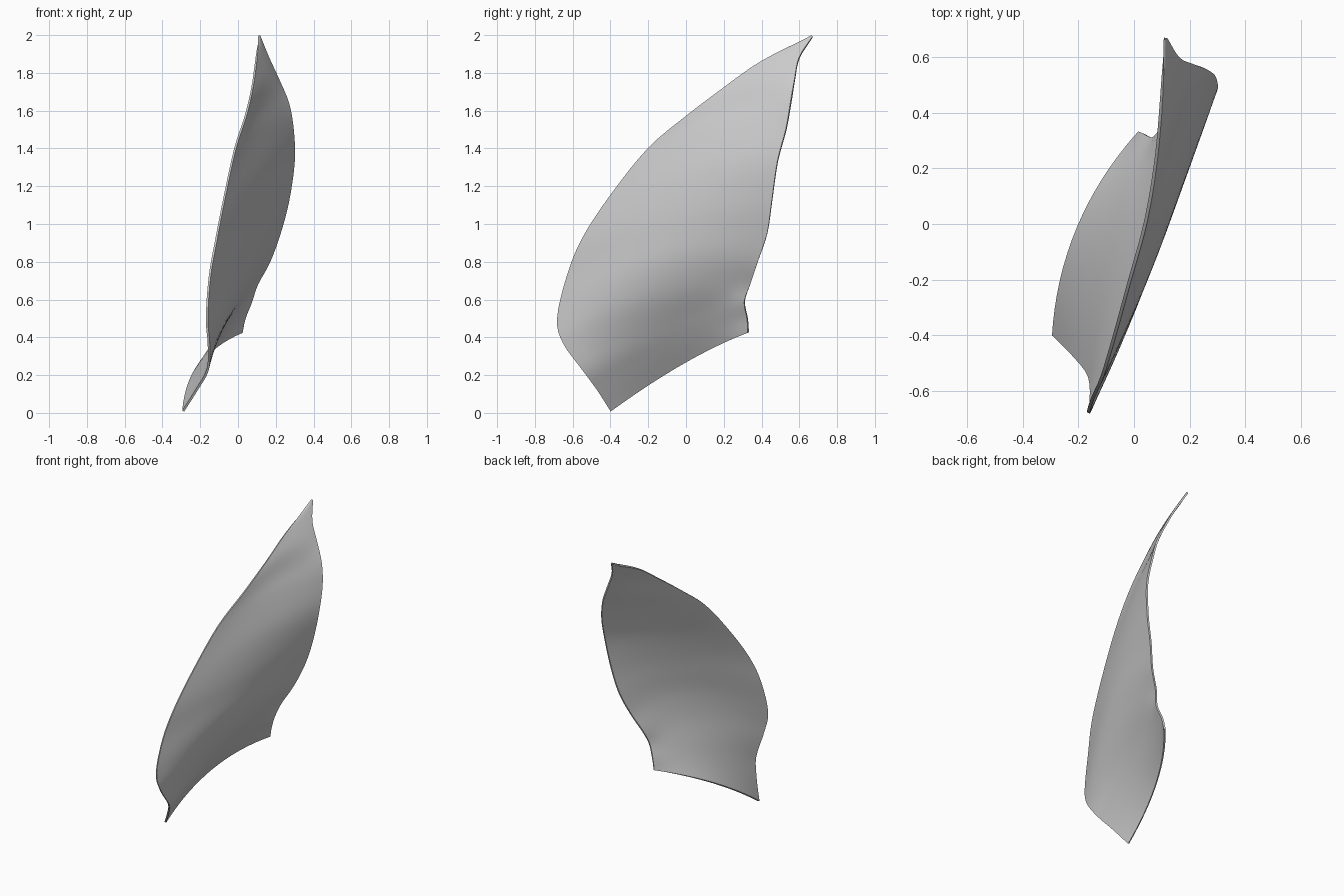
import bpy, bmesh
from mathutils import Vector

if "Cube" in bpy.data.objects:
    bpy.data.objects.remove(bpy.data.objects["Cube"])

# Cross ribs from the lower hem to the tip: leading edge, middle, trailing edge
RIBS = [
    ((-.29, -.40, .01), (-.20, -.01, .265), (.02, .33, .425)),
    ((-.22, -.47, .12), (-.13, -.05, .37), (.035, .325, .50)),
    ((-.16, -.55, .23), (-.07, -.08, .47), (.07, .31, .59)),
    ((-.155, -.65, .37), (.01, -.12, .62), (.10, .34, .68)),
    ((-.165, -.68, .50), (.06, -.12, .78), (.165, .38, .80)),
    ((-.15, -.63, .72), (.095, -.06, .95), (.22, .43, .95)),
    ((-.115, -.55, .92), (.12, 0, 1.10), (.265, .455, 1.12)),
    ((-.07, -.40, 1.15), (.145, .10, 1.30), (.295, .485, 1.33)),
    ((-.015, -.20, 1.40), (.15, .22, 1.50), (.29, .53, 1.50)),
    ((.04, 0, 1.57), (.15, .32, 1.63), (.265, .555, 1.64)),
    ((.075, .20, 1.72), (.15, .42, 1.77), (.215, .575, 1.76)),
    ((.095, .40, 1.86), (.125, .52, 1.89), (.16, .60, 1.88)),
    ((.11, .665, 1.99), (.112, .668, 1.995), (.115, .67, 1.99)),
]
STEPS, ACROSS = 4, 16


def spline(points, steps):
    """Smooth curve through all points."""
    pts = [Vector(p) for p in points]
    pts = [2 * pts[0] - pts[1]] + pts + [2 * pts[-1] - pts[-2]]
    out = []
    for a, b, c, d in zip(pts, pts[1:], pts[2:], pts[3:]):
        for i in range(steps):
            t = i / steps
            out.append(.5 * (2 * b + (c - a) * t + (2 * a - 5 * b + 4 * c - d) * t * t
                             + (3 * b - a - 3 * c + d) * t ** 3))
    return out + [pts[-2]]


def rib(a, m, b):
    """Bowed rib through three points."""
    return [a * (1 - t) * (1 - 2 * t) + m * 4 * t * (1 - t) + b * t * (2 * t - 1)
            for t in (i / ACROSS for i in range(ACROSS + 1))]


# Curved shell lofted over the ribs
rails = [spline(column, STEPS) for column in zip(*RIBS)]
bm = bmesh.new()
grid = [[bm.verts.new(p) for p in rib(*row)] for row in zip(*rails)]
for low, high in zip(grid, grid[1:]):
    for i in range(ACROSS):
        bm.faces.new((low[i], low[i + 1], high[i + 1], high[i]))
mesh = bpy.data.meshes.new("curved_shell")
bm.to_mesh(mesh)
bm.free()
shell = bpy.data.objects.new("curved_shell", mesh)
bpy.context.collection.objects.link(shell)

# Thin plate thickness
solid = shell.modifiers.new("thickness", 'SOLIDIFY')
solid.thickness = .012
solid.offset = 0

# Plain grey
grey = bpy.data.materials.new("light_grey")
grey.diffuse_color = (.6, .6, .6, 1)
grey.use_nodes = True
grey.node_tree.nodes["Principled BSDF"].inputs["Base Color"].default_value = grey.diffuse_color
mesh.materials.append(grey)

bpy.context.view_layer.objects.active = shell
shell.select_set(True)
bpy.ops.object.modifier_apply(modifier="thickness")
bpy.ops.object.shade_smooth_by_angle(angle=.7)
